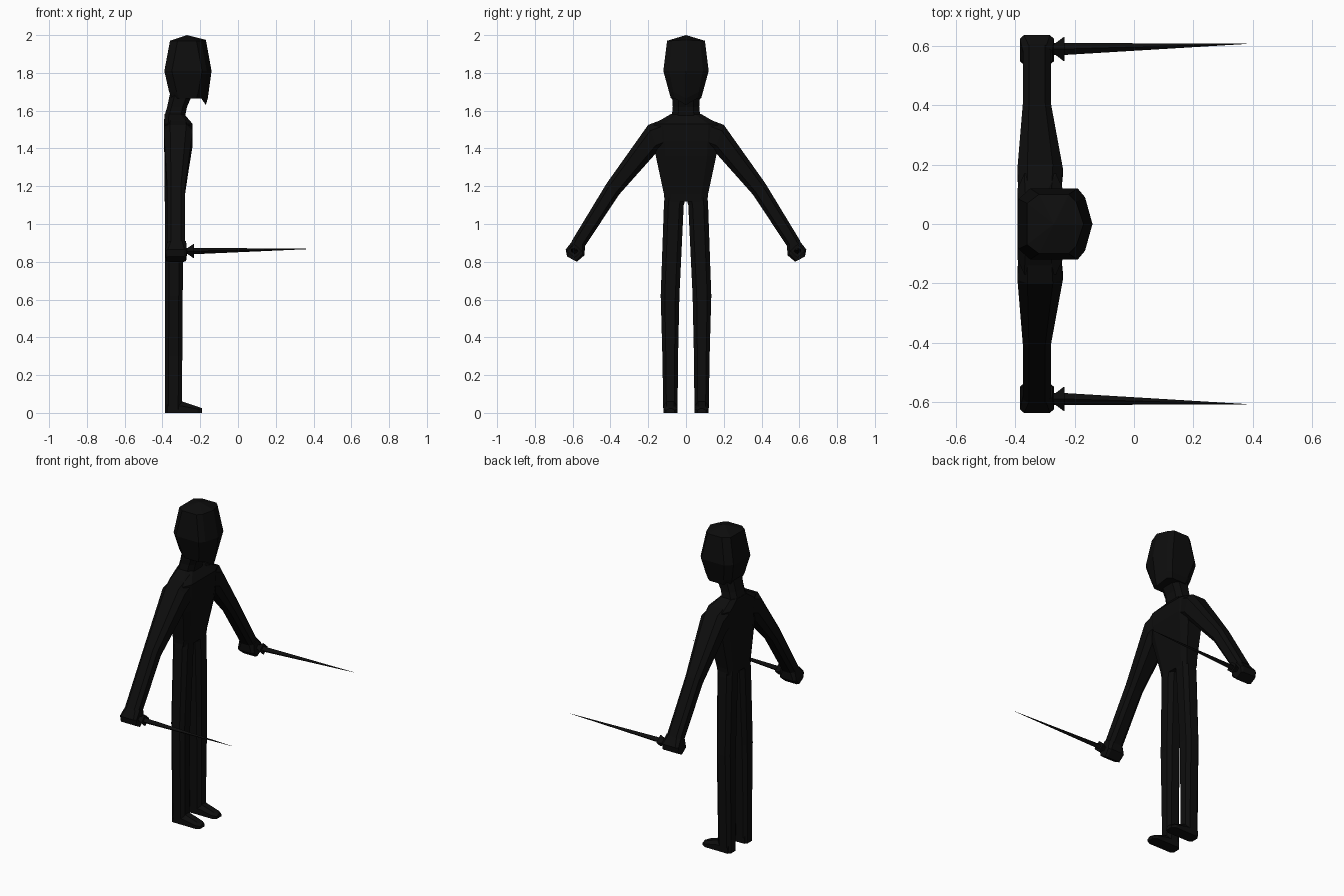
import bpy, bmesh

if "Cube" in bpy.data.objects:
    bpy.data.objects.remove(bpy.data.objects["Cube"])

black = bpy.data.materials.new("soft_black")
black.diffuse_color = (0.004, 0.004, 0.004, 1)
black.use_nodes = True
black.node_tree.nodes["Principled BSDF"].inputs["Base Color"].default_value = black.diffuse_color


def loft(name, rings, mirror=False):
    """Skin a list of equal-length point rings, cap the ends, optionally mirror across y."""
    bm = bmesh.new()
    loops = [[bm.verts.new(p) for p in ring] for ring in rings]
    n = len(loops[0])
    for a, b in zip(loops, loops[1:]):
        for i in range(n):
            j = (i + 1) % n
            bm.faces.new((a[i], a[j], b[j], b[i]))
    bm.faces.new(loops[0])
    bm.faces.new(loops[-1])
    bmesh.ops.remove_doubles(bm, verts=bm.verts, dist=0.0005)
    bmesh.ops.recalc_face_normals(bm, faces=bm.faces)
    mesh = bpy.data.meshes.new(name)
    bm.to_mesh(mesh)
    bm.free()
    mesh.materials.append(black)
    obj = bpy.data.objects.new(name, mesh)
    bpy.context.collection.objects.link(obj)
    if mirror:
        mod = obj.modifiers.new("mirror", 'MIRROR')
        mod.use_axis = (False, True, False)
        mod.use_mirror_merge = False
    return obj


def section(x0, x1, inner, outer, c=0.22):
    """Chamfered rectangle from inner to outer (y, z) and from x0 to x1."""
    uv = [(c, 0), (1 - c, 0), (1, c), (1, 1 - c), (1 - c, 1), (c, 1), (0, 1 - c), (0, c)]
    return [(x0 + (x1 - x0) * u,
             inner[0] + (outer[0] - inner[0]) * v,
             inner[1] + (outer[1] - inner[1]) * v) for u, v in uv]


def level(x0, x1, w, z, c=0.22):
    return section(x0, x1, (-w, z), (w, z), c)


def head_ring(z, xb, xf, w, drop=0.0):
    """Head outline with a ridge at the face centre."""
    half = [(xf - 0.025, 0.75 * w, z), (xf - 0.05, w, z),
            (xb + 0.04, w, z), (xb, 0.7 * w, z)]
    return [(xf, 0, z - drop)] + half + [(x, -y, h) for x, y, h in reversed(half)]


def diamond(x, y, z, ry, rz):
    return [(x, y + ry, z), (x, y, z + rz), (x, y - ry, z), (x, y, z - rz)]


# Head with pointed crown and chin
loft("head", [
    head_ring(1.665, -0.35, -0.17, 0.08, 0.035),
    head_ring(1.70, -0.365, -0.16, 0.09, 0.035),
    head_ring(1.81, -0.39, -0.14, 0.12),
    head_ring(1.97, -0.36, -0.17, 0.10, -0.005),
    [(-0.27, 0, 2.0)] * 9,
])

# Neck
loft("neck", [level(-0.39, -0.28, 0.075, 1.57),
              level(-0.375, -0.27, 0.07, 1.62),
              level(-0.36, -0.24, 0.075, 1.69)])

# Torso
loft("torso", [
    level(-0.388, -0.285, 0.113, 1.12, 0.15),
    level(-0.388, -0.28, 0.117, 1.16, 0.15),
    level(-0.388, -0.25, 0.16, 1.36, 0.15),
    level(-0.39, -0.24, 0.165, 1.44, 0.15),
    level(-0.393, -0.24, 0.17, 1.53, 0.15),
    level(-0.388, -0.285, 0.08, 1.582),
])

# Arms
loft("arm", [
    section(-0.388, -0.25, (0.06, 1.42), (0.08, 1.57)),
    section(-0.393, -0.24, (0.15, 1.385), (0.20, 1.525)),
    section(-0.375, -0.28, (0.355, 1.155), (0.42, 1.215)),
    section(-0.375, -0.28, (0.54, 0.875), (0.605, 0.91)),
], True)

# Hands
loft("hand", [
    section(-0.375, -0.275, (0.535, 0.885), (0.598, 0.915)),
    section(-0.385, -0.27, (0.537, 0.835), (0.637, 0.865), 0.12),
    section(-0.38, -0.275, (0.578, 0.80), (0.63, 0.828), 0.12),
], True)

# Legs
loft("leg", [
    section(-0.387, -0.297, (0.045, 0), (0.12, 0)),
    section(-0.387, -0.295, (0.042, 0.3), (0.125, 0.3)),
    section(-0.387, -0.293, (0.035, 0.62), (0.134, 0.62)),
    section(-0.387, -0.285, (0.012, 1.10), (0.117, 1.10)),
    section(-0.387, -0.285, (0.0, 1.14), (0.114, 1.14)),
], True)

# Feet
def foot_ring(x, y0, y1, top):
    return [(x, y0, 0), (x, y1, 0), (x, y1, top * 0.6), (x, y1 - 0.018, top),
            (x, y0 + 0.018, top), (x, y0, top * 0.6)]

loft("foot", [foot_ring(-0.375, 0.045, 0.12, 0.06),
              foot_ring(-0.295, 0.045, 0.12, 0.06),
              foot_ring(-0.215, 0.045, 0.12, 0.034),
              foot_ring(-0.19, 0.06, 0.105, 0.024)], True)

# Dagger guards
loft("dagger_guard", [diamond(-0.275, 0.59, 0.857, 0.012, 0.01),
                      diamond(-0.238, 0.59, 0.857, 0.04, 0.036),
                      diamond(-0.234, 0.59, 0.857, 0.04, 0.036)], True)

# Dagger blades
loft("dagger_blade", [diamond(-0.30, 0.59, 0.857, 0.02, 0.017),
                      diamond(-0.235, 0.59, 0.857, 0.02, 0.017),
                      diamond(0.38, 0.608, 0.868, 0.0008, 0.0008)], True)
